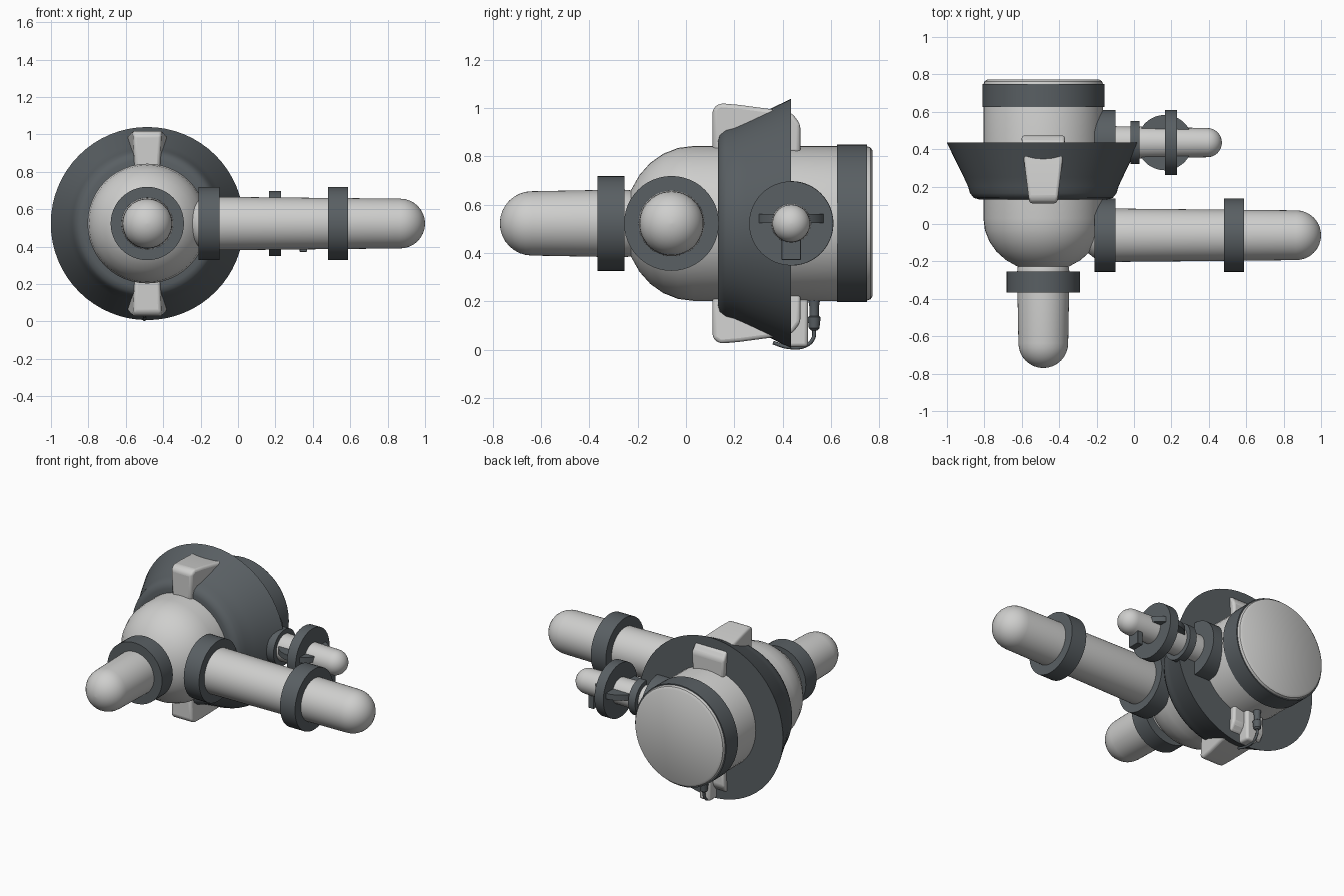
import bpy, bmesh, math
from mathutils import Vector

cube = bpy.data.objects.get("Cube")
if cube:
    bpy.data.objects.remove(cube, do_unlink=True)


def material(name, rgb):
    m = bpy.data.materials.new(name)
    m.use_nodes = True
    m.diffuse_color = (*rgb, 1)
    m.node_tree.nodes["Principled BSDF"].inputs["Base Color"].default_value = (*rgb, 1)
    return m


LIGHT = material("light grey", (0.62, 0.62, 0.61))
DARK = material("dark slate", (0.10, 0.115, 0.125))
CX, CZ = -0.485, 0.523          # main axis runs along y here
ARM_Y, PORT_Y = -0.06, 0.435    # side pipe positions


def finish(name, bm, mat, angle=35, bevel=0):
    bmesh.ops.recalc_face_normals(bm, faces=bm.faces)
    mesh = bpy.data.meshes.new(name)
    bm.to_mesh(mesh)
    bm.free()
    mesh.materials.append(mat)
    ob = bpy.data.objects.new(name, mesh)
    bpy.context.collection.objects.link(ob)
    bpy.ops.object.select_all(action="DESELECT")
    ob.select_set(True)
    bpy.context.view_layer.objects.active = ob
    bpy.ops.object.shade_smooth_by_angle(angle=math.radians(angle))
    if bevel:
        mod = ob.modifiers.new("rounded edges", "BEVEL")
        mod.width, mod.segments = bevel, 3
    return ob


def revolve(name, axis, centre, profile, mat, segs=48, closed=False):
    """Spin (position, radius) pairs about an axis through centre."""
    bm = bmesh.new()
    a = "xyz".index(axis)
    u, w = [i for i in range(3) if i != a]
    rings = []
    for t, r in profile:
        ring = []
        for k in range(segs):
            ang = 2 * math.pi * k / segs
            p = Vector(centre)
            p[a] += t
            p[u] += r * math.cos(ang)
            p[w] += r * math.sin(ang)
            ring.append(bm.verts.new(p))
        rings.append(ring)
    pairs = list(zip(rings, rings[1:]))
    if closed:
        pairs.append((rings[-1], rings[0]))
    else:
        bm.faces.new(rings[0])
        bm.faces.new(rings[-1])
    for p, q in pairs:
        for k in range(segs):
            n = (k + 1) % segs
            bm.faces.new((p[k], p[n], q[n], q[k]))
    return finish(name, bm, mat)


def disc(name, axis, centre, a, b, r, mat=DARK):
    return revolve(name, axis, centre, [(a, r), (b, r)], mat)


def dome(end, r, way, steps=8):
    """Profile points from the base of a hemisphere to its tip."""
    pts = []
    for k in range(steps + 1):
        ang = math.pi / 2 * k / steps
        pts.append((end - way * r * (1 - math.sin(ang)), max(r * math.cos(ang), 0.002)))
    return pts


def capsule(name, axis, centre, a, ra, b, rb):
    way = 1 if b > a else -1
    return revolve(name, axis, centre, dome(a, ra, -way)[::-1] + dome(b, rb, way), LIGHT)


def box(name, lo, hi, mat, bevel):
    bm = bmesh.new()
    bmesh.ops.create_cube(bm, size=1)
    for v in bm.verts:
        v.co = [(l + h) / 2 + c * (h - l) for l, h, c in zip(lo, hi, v.co)]
    return finish(name, bm, mat, bevel=bevel)


# Main body: domed front, straight barrel, softly rounded back
main = (CX, 0, CZ)
nose = [(0.03 - 0.285 * math.cos(a), 0.32 * math.sin(a))
        for a in [math.pi / 2 * k / 7 for k in range(1, 8)]]
revolve("body", "y", main, [(-0.255, 0.06)] + nose +
        [(0.745, 0.32), (0.763, 0.314), (0.772, 0.30)], LIGHT)
disc("rear_band", "y", main, 0.625, 0.748, 0.326)

# Flared collar around the body
revolve("flared_collar", "y", main,
        [(0.132, 0.30), (0.132, 0.345), (0.14, 0.372), (0.165, 0.392), (0.20, 0.402),
         (0.25, 0.425), (0.435, 0.516), (0.435, 0.30)], DARK, 64, closed=True)

# Clamps above and below, widening toward the back
side = [(0.11, 0.29), (0.11, 0.475), (0.14, 0.497), (0.22, 0.49), (0.37, 0.47),
        (0.44, 0.455), (0.473, 0.41), (0.473, 0.29)]
for label, sign in (("upper", 1), ("lower", -1)):
    bm = bmesh.new()
    walls = []
    for s in (-1, 1):
        walls.append([bm.verts.new((CX + s * (0.065 + 0.13 * (y - 0.11) + 0.05 * (z - 0.29)),
                                    y, CZ + sign * z)) for y, z in side])
        bm.faces.new(walls[-1])
    for k in range(len(side)):
        n = (k + 1) % len(side)
        bm.faces.new((walls[0][k], walls[0][n], walls[1][n], walls[1][k]))
    finish(label + "_clamp", bm, LIGHT, bevel=0.016)

# Front pipe
capsule("front_pipe", "y", main, -0.12, 0.14, -0.77, 0.133)
disc("front_pipe_flange", "y", main, -0.365, -0.255, 0.196)

# Long side pipe
arm = (0, ARM_Y, CZ)
capsule("side_pipe", "x", arm, -0.28, 0.143, 1.0, 0.133)
disc("side_pipe_flange", "x", arm, -0.21, -0.10, 0.196)
disc("side_pipe_ring", "x", arm, 0.48, 0.588, 0.196)

# Small side port with rings and a handwheel
port = (0, PORT_Y, CZ)
capsule("port_pipe", "x", port, -0.30, 0.09, 0.47, 0.078)
disc("port_flange", "x", port, -0.21, -0.10, 0.175)
disc("port_collar", "x", port, -0.02, 0.03, 0.115)
disc("port_ring", "x", port, 0.167, 0.23, 0.174)
disc("handwheel", "z", (0.165, PORT_Y, CZ + 0.02), -0.018, 0.018, 0.148)
box("port_lug", (0.33, 0.395, 0.372), (0.37, 0.475, 0.46), DARK, 0.003)

# Bracket, plug and cable beneath the body
box("cable_bracket", (CX - 0.04, 0.42, 0.012), (CX + 0.04, 0.505, 0.22), LIGHT, 0.015)
revolve("plug", "z", (CX - 0.015, 0.53, 0),
        [(0.08, 0.012), (0.09, 0.022), (0.135, 0.027), (0.14, 0.02), (0.18, 0.02), (0.21, 0.025)],
        DARK, 16)
curve = bpy.data.curves.new("cable", "CURVE")
curve.dimensions = "3D"
curve.bevel_depth = 0.008
curve.bevel_resolution = 2
path = [(0.53, 0.09), (0.525, 0.045), (0.49, 0.016), (0.42, 0.012), (0.36, 0.03)]
spline = curve.splines.new("BEZIER")
spline.bezier_points.add(len(path) - 1)
for bp, (y, z) in zip(spline.bezier_points, path):
    bp.co = (CX - 0.015, y, z)
    bp.handle_left_type = bp.handle_right_type = "AUTO"
curve.materials.append(DARK)
bpy.context.collection.objects.link(bpy.data.objects.new("cable", curve))
